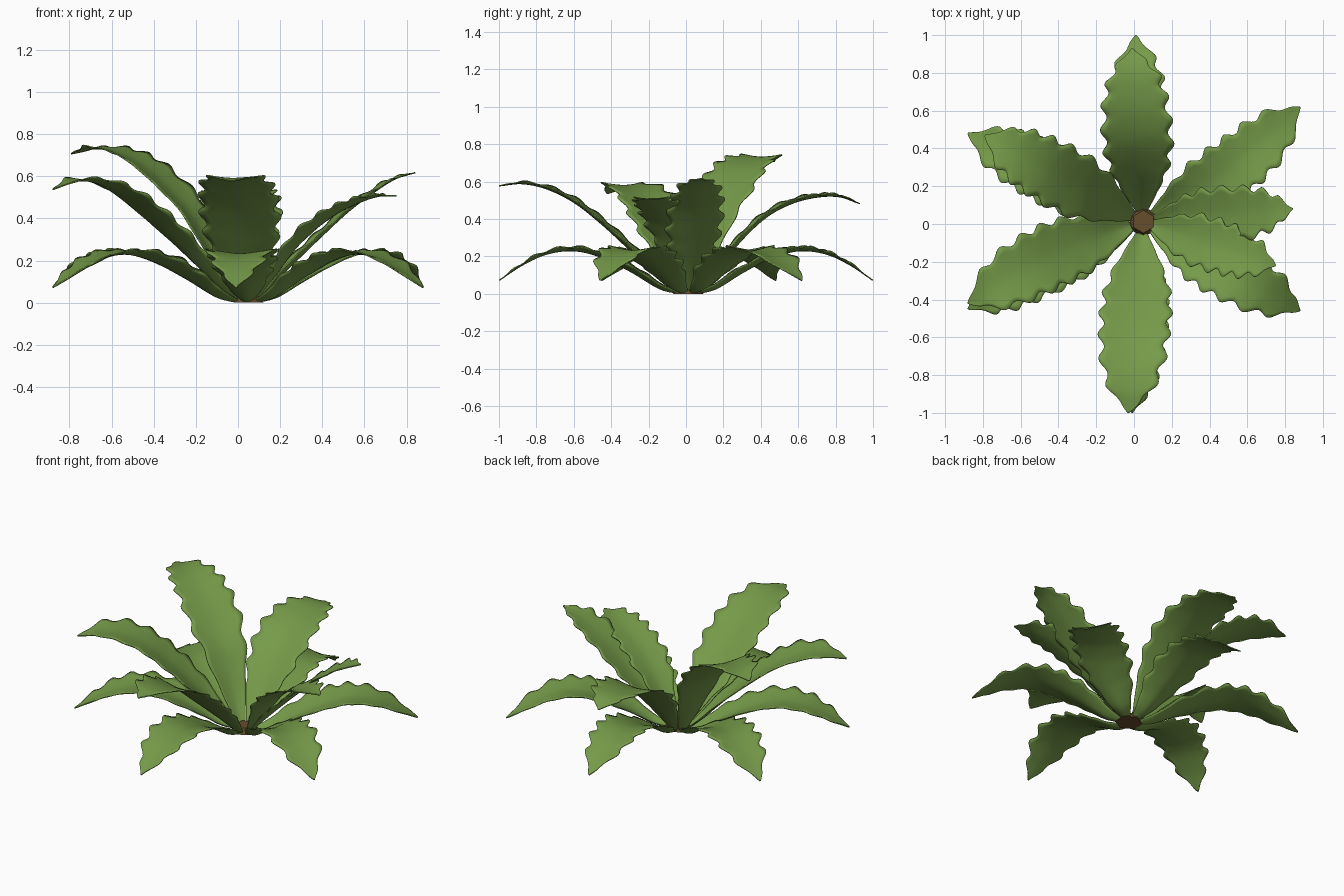
import bpy, bmesh, math
from mathutils import Vector

if "Cube" in bpy.data.objects:
    bpy.data.objects.remove(bpy.data.objects["Cube"])

def material(name, rgb):
    m = bpy.data.materials.new(name)
    m.diffuse_color = (*rgb, 1)
    m.use_nodes = True
    m.node_tree.nodes["Principled BSDF"].inputs["Base Color"].default_value = m.diffuse_color
    return m

green = material("leaf green", (0.18, 0.325, 0.067))
brown = material("stem brown", (0.13, 0.075, 0.025))

CENTRE = Vector((0.045, 0.012, 0))
STOPS = (.06, .15, .3, .45, .6, .75, .88, 1)
WIDTHS = (.028, .075, .140, .165, .162, .145, .098, .004)
ROWS, COLS = 80, 10

def sample(values, t):
    """Smooth interpolation of values given at STOPS."""
    n = len(STOPS)
    i = 0
    while i < n - 2 and t > STOPS[i + 1]:
        i += 1
    def slope(k):
        a, b = max(k - 1, 0), min(k + 1, n - 1)
        return (values[b] - values[a]) / (STOPS[b] - STOPS[a])
    h = STOPS[i + 1] - STOPS[i]
    u = (t - STOPS[i]) / h
    return ((2*u**3 - 3*u**2 + 1) * values[i] + (u**3 - 2*u**2 + u) * h * slope(i)
            + (3*u**2 - 2*u**3) * values[i + 1] + (u**3 - u**2) * h * slope(i + 1))

def leaf(name, tip, heights, width=1.0, bend=0.0, phase=0.0):
    """Arching blade with wavy edges and a shallow V-shaped section."""
    axis = Vector((tip[0], tip[1], 0)) - CENTRE
    side = Vector((-axis.y, axis.x, 0)).normalized()
    bm = bmesh.new()
    grid = []
    for r in range(ROWS + 1):
        t = STOPS[0] + (1 - STOPS[0]) * r / ROWS
        mid = CENTRE + axis * t + side * bend * math.sin(math.pi * t)
        mid.z = sample(heights, t)
        w = max(sample(WIDTHS, t), .003) * width
        fade = min(1, max(0, (t - .15) * 5)) * min(1, (1 - t) * 8)
        row = []
        for c in range(COLS + 1):
            s = 2 * c / COLS - 1
            # uneven scalloped edge
            wave = math.sin(2 * math.pi * 8 * t + phase + (1.5 if s > 0 else 0)
                            + .8 * math.sin(9 * t + phase))
            p = mid + side * s * (w + .017 * fade * wave * abs(s))
            cup = .045 * (1 - t) + .004
            p.z += cup * abs(s) ** 1.5 * min(1, w / .1) + .006 * fade * wave * s ** 4
            p.z = max(p.z, .006)
            row.append(bm.verts.new(p))
        grid.append(row)
    for a, b in zip(grid, grid[1:]):
        for c in range(COLS):
            bm.faces.new((a[c], b[c], b[c + 1], a[c + 1]))
    bmesh.ops.recalc_face_normals(bm, faces=bm.faces[:])
    if sum(f.normal.z for f in bm.faces) < 0:
        bmesh.ops.reverse_faces(bm, faces=bm.faces[:])
    me = bpy.data.meshes.new(name)
    bm.to_mesh(me)
    bm.free()
    me.materials.append(green)
    me.shade_smooth()
    ob = bpy.data.objects.new(name, me)
    bpy.context.collection.objects.link(ob)
    mod = ob.modifiers.new("thickness", 'SOLIDIFY')
    mod.thickness = .006
    mod.offset = -1

# Lower ring of drooping leaves
LOW = (.006, .03, .12, .195, .233, .215, .155, .075)
lower = [((0.01, 1.0), 0), ((.88, .62), -.05), ((.88, -.46), 0),
         ((-.01, -1.0), 0), ((-.88, -.45), -.03), ((-.88, .48), 0)]
for i, (tip, bend) in enumerate(lower):
    leaf(f"lower_leaf_{i + 1}", tip, LOW, .92, bend, i * 1.3)

# Upper ring of raised leaves, each with its own arch
upper = [
    ((-.79, .47), (.01, .15, .40, .55, .66, .72, .733, .71), 1.0, 0),
    ((-.88, -.42), (.01, .09, .25, .39, .505, .57, .58, .54), 1.0, -.04),
    ((.84, .08), (.01, .09, .21, .325, .435, .525, .59, .62), .85, 0),
    ((.75, -.22), (.01, .10, .25, .355, .43, .48, .508, .51), .8, 0),
    ((-.03, -1.0), (.01, .09, .23, .37, .49, .565, .592, .58), 1.08, 0),
    ((-.01, .93), (.01, .11, .28, .41, .485, .52, .522, .485), 1.07, 0),
]
for i, (tip, heights, width, bend) in enumerate(upper):
    leaf(f"upper_leaf_{i + 1}", tip, heights, width, bend, i * 2.1)

# Woody core at the base
bpy.ops.mesh.primitive_cone_add(vertices=6, radius1=.082, radius2=.06, depth=.036,
                                location=(.05, .012, .018))
core = bpy.context.object
core.name = "stem_core"
core.data.materials.append(brown)
